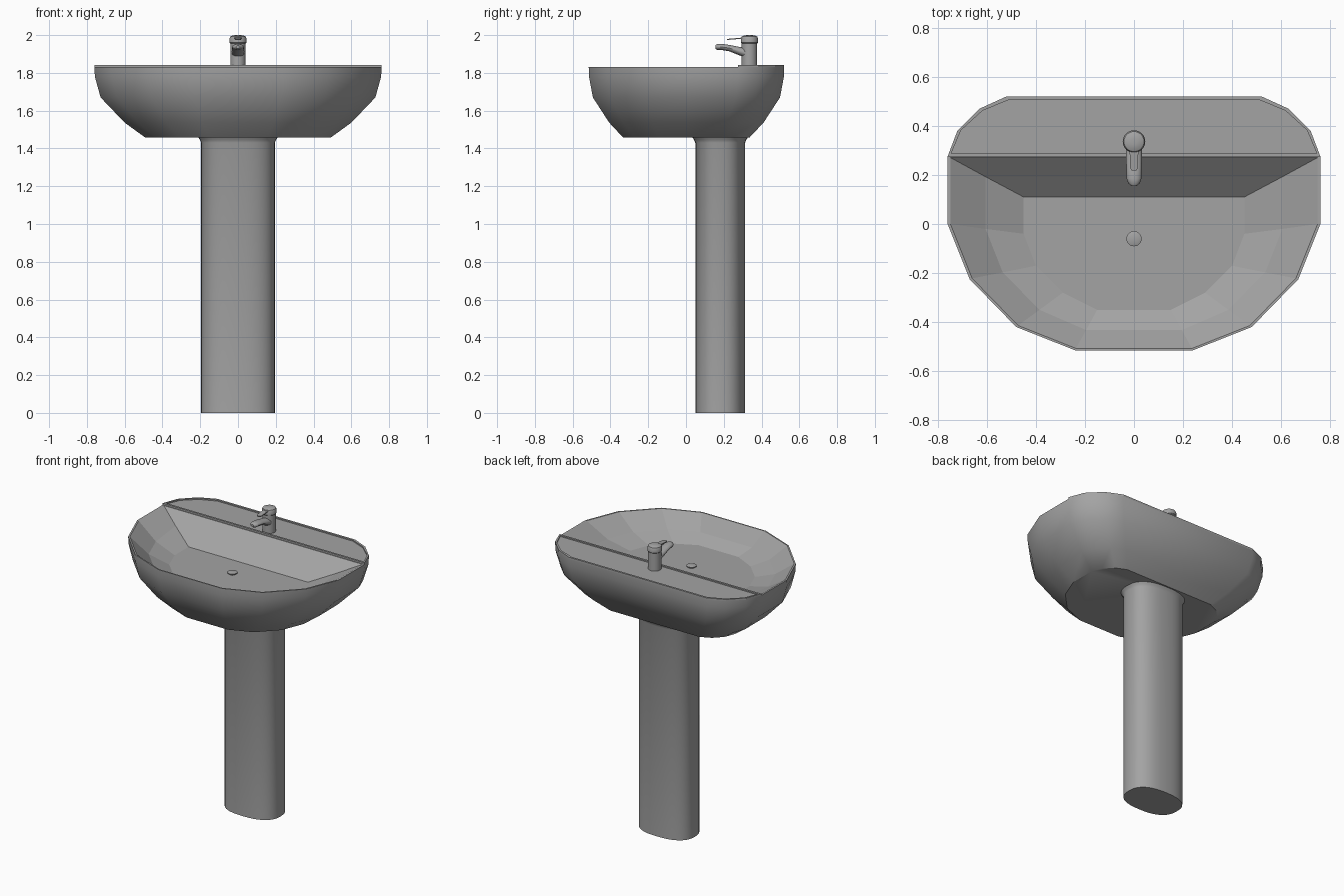
import bpy
from math import sin, cos, pi, radians

cube = bpy.data.objects.get("Cube")
if cube:
    bpy.data.objects.remove(cube, do_unlink=True)

ceramic = bpy.data.materials.new("grey_ceramic")
ceramic.use_nodes = True
GREY = (0.37, 0.37, 0.37, 1)
ceramic.diffuse_color = GREY
ceramic.node_tree.nodes["Principled BSDF"].inputs["Base Color"].default_value = GREY


def loft(name, rings, cap_start=True, cap_end=True, smooth=35):
    """Skin closed rings of equal length, counter-clockwise seen from the last ring's end."""
    n = len(rings[0])
    verts = [p for ring in rings for p in ring]
    faces = []
    for r in range(len(rings) - 1):
        a, b = r * n, (r + 1) * n
        for i in range(n):
            j = (i + 1) % n
            faces.append((a + i, a + j, b + j, b + i))
    if cap_start:
        faces.append(tuple(reversed(range(n))))
    if cap_end:
        faces.append(tuple(range(len(verts) - n, len(verts))))
    mesh = bpy.data.meshes.new(name)
    mesh.from_pydata(verts, [], faces)
    mesh.materials.append(ceramic)
    if smooth:
        mesh.shade_smooth()
        mesh.set_sharp_from_angle(angle=radians(smooth))
    obj = bpy.data.objects.new(name, mesh)
    bpy.context.collection.objects.link(obj)
    return obj


def scaled(pts, sx, sy, z, cy=0):
    return [(x * sx, cy + (y - cy) * sy, z) for x, y in pts]


def mirrored(half):
    return half + [(-x, y) for x, y in reversed(half)]


def oval(rx, ry, z, cy, power=2.0, n=28):
    def axis(v):
        return abs(v) ** (2 / power) * (1 if v > 0 else -1)
    return [(rx * axis(cos(2 * pi * i / n)), cy + ry * axis(sin(2 * pi * i / n)), z)
            for i in range(n)]


RIM, DECK, FLOOR = 1.83, 1.842, 1.69

# Basin shell: right half of the outline, front to back
front_half = [(0.24, -0.515), (0.48, -0.42), (0.67, -0.225), (0.76, 0), (0.76, 0.275)]
back_half = [(0.72, 0.38), (0.63, 0.47), (0.52, 0.52)]
outline = mirrored(front_half + back_half)
profile = [(0.645, 1.457), (0.79, 1.537), (0.957, 1.67), (0.997, 1.78), (1, RIM)]
loft("basin_shell", [scaled(outline, s, s, z) for s, z in profile], cap_end=False)

# Bowl: thin rim, faceted sides, straight sloping back wall
rim = mirrored(front_half)
floor = mirrored([(0.15, -0.35), (0.29, -0.28), (0.40, -0.17), (0.45, -0.04), (0.45, 0.11)])
middle = [((a + c) / 2, (b + d) / 2, 1.76 if b > 0.2 else 1.735)
          for (a, b), (c, d) in zip(rim, floor)]
loft("bowl", [scaled(rim, 1, 1, RIM), scaled(rim, 0.985, 0.985, RIM), middle,
              scaled(floor, 1, 1, FLOOR)], cap_start=False, smooth=0)

# Tap deck with a raised border
deck = mirrored(front_half[-1:] + back_half)
loft("tap_deck", [scaled(deck, 1, 1, RIM), scaled(deck, 1, 1, DECK),
                  scaled(deck, 0.98, 0.89, DECK, 0.397),
                  scaled(deck, 0.98, 0.89, DECK - 0.008, 0.397)], smooth=0)

# Pedestal with a small flare under the basin
loft("pedestal", [oval(0.195 + f, 0.132 + f, z, 0.181, 2.5, 40)
                  for f, z in [(0, 0), (0, 1.43), (0.006, 1.445), (0.016, 1.46)]])

# Drain plug
loft("drain_plug", [oval(r, r, FLOOR + h, -0.06) for r, h in
                    [(0.018, -0.005), (0.018, 0.007), (0.031, 0.009), (0.031, 0.014),
                     (0.02, 0.018)]])

# Tap body with domed head
TAP_Y = 0.336
loft("tap_body", [oval(r, r, z, TAP_Y) for r, z in
                  [(0.041, 1.83), (0.041, 1.955), (0.046, 1.96), (0.046, 1.98),
                   (0.041, 1.992), (0.028, 1.998), (0.012, 2.0)]])

# Spout rising slightly towards a rounded tip
spout = []
for y, z, rx, rz in [(0.32, 1.905, 0.034, 0.027), (0.28, 1.916, 0.033, 0.022),
                     (0.23, 1.931, 0.031, 0.017), (0.185, 1.938, 0.03, 0.016),
                     (0.165, 1.937, 0.023, 0.015), (0.155, 1.937, 0.01, 0.009)]:
    spout.append([(rx * cos(t * pi / 8), y, z + rz * sin(t * pi / 8)) for t in range(16)])
loft("tap_spout", spout)

# Thin lever handle
lever = []
for y, z, w in [(0.31, 1.985, 0.018), (0.23, 1.978, 0.016), (0.218, 1.977, 0.01)]:
    lever.append([(-w, y, z - 0.003), (w, y, z - 0.003), (w, y, z + 0.003), (-w, y, z + 0.003)])
loft("tap_lever", lever)
